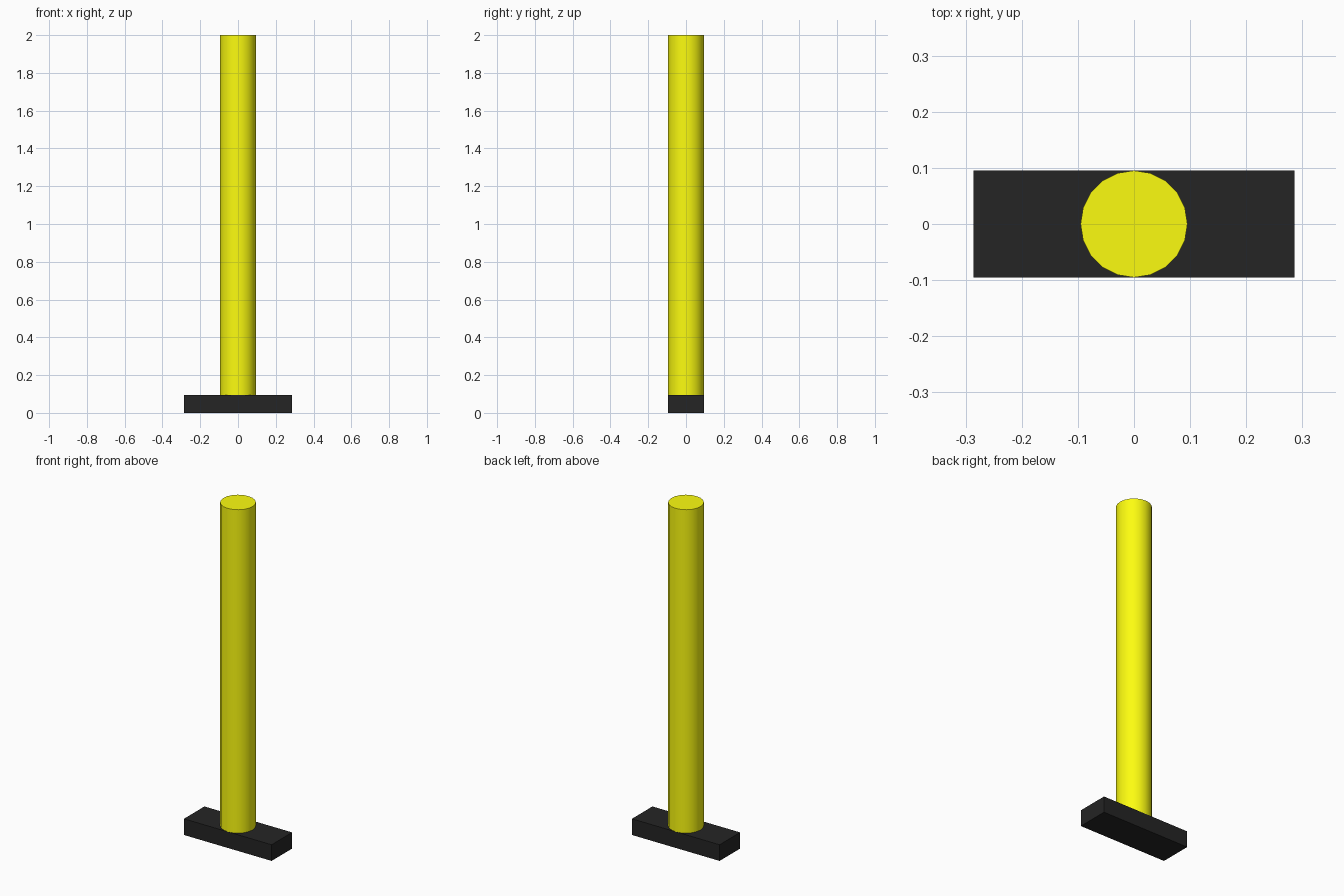
import bpy
import math

if "Cube" in bpy.data.objects:
    bpy.data.objects.remove(bpy.data.objects["Cube"])

U = 2 / 21  # module: base is 6 x 2 x 1, post is 20 tall


def paint(obj, name, color):
    mat = bpy.data.materials.new(name)
    mat.diffuse_color = color
    mat.use_nodes = True
    mat.node_tree.nodes["Principled BSDF"].inputs["Base Color"].default_value = mat.diffuse_color
    obj.data.materials.append(mat)


# Dark rectangular foot
bpy.ops.mesh.primitive_cube_add(size=1, location=(0, 0, U / 2))
base = bpy.context.object
base.name = "base_block"
base.scale = (6 * U, 2 * U, U)
bpy.ops.object.transform_apply(location=False, rotation=False, scale=True)
paint(base, "black", (0.018, 0.018, 0.018, 1))

# Yellow round post standing on the foot
bpy.ops.mesh.primitive_cylinder_add(vertices=20, radius=U, depth=20 * U,
                                    location=(0, 0, 11 * U))
post = bpy.context.object
post.name = "post"
bpy.ops.object.shade_smooth_by_angle(angle=math.radians(40))
paint(post, "yellow", (0.98, 0.98, 0.005, 1))
